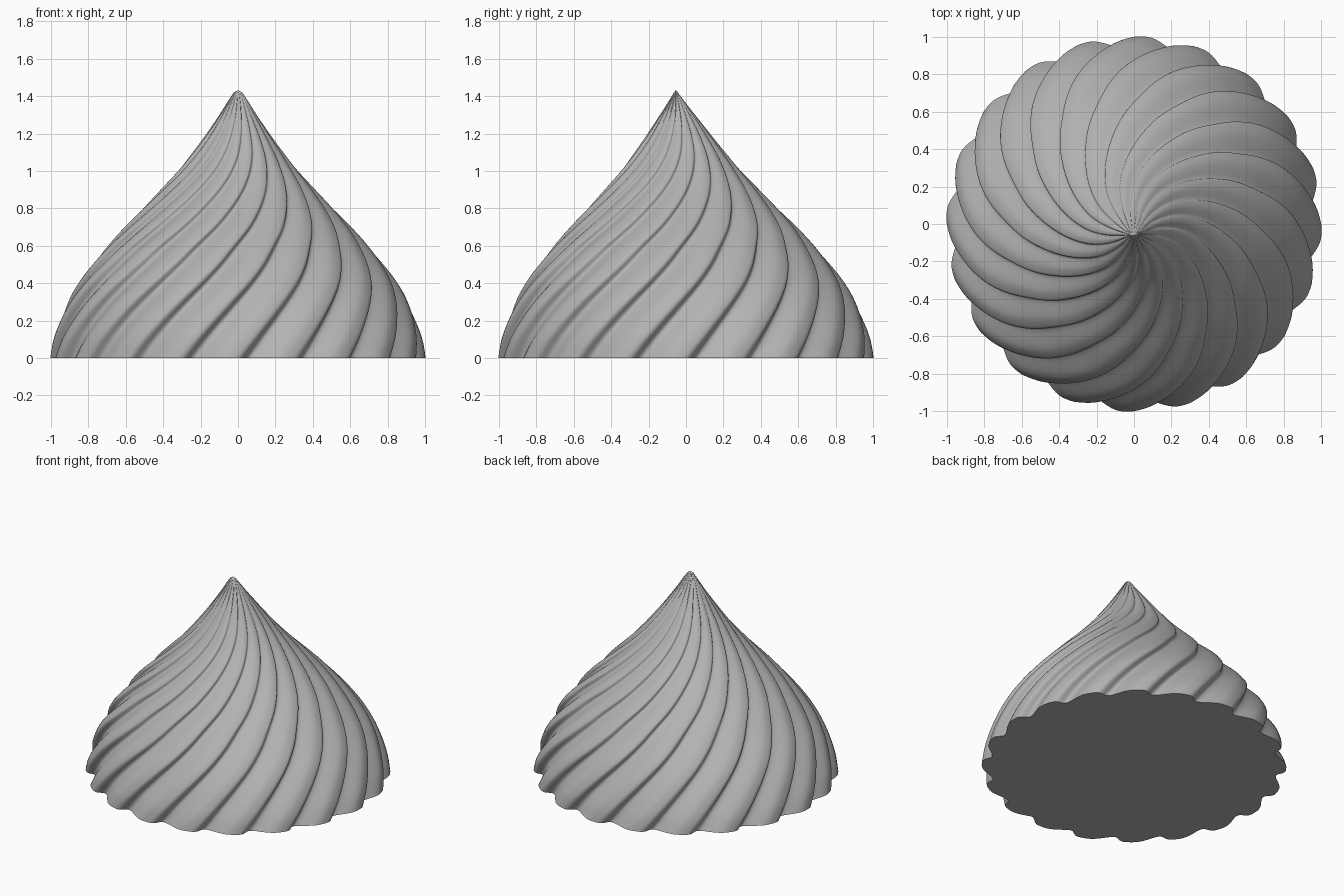
import bpy, bmesh
from math import sin, cos, radians, tau

if "Cube" in bpy.data.objects:
    bpy.data.objects.remove(bpy.data.objects["Cube"])

LOBES = 20
STEPS = LOBES * 18      # points round each ring
RINGS = 100
DEPTH = 0.06            # groove depth relative to the radius
SKEW = radians(2.5)     # lobes lean over the groove beside them

# (height, outer radius, twist in degrees)
PROFILE = [
    (0.0, 1.004, 0), (0.1, 0.986, 4.5), (0.2, 0.953, 9.5), (0.3, 0.91, 15),
    (0.4, 0.853, 21), (0.5, 0.78, 27), (0.6, 0.697, 33), (0.7, 0.606, 40.5),
    (0.8, 0.509, 48), (0.9, 0.413, 56), (1.0, 0.322, 64), (1.1, 0.242, 71),
    (1.2, 0.168, 76), (1.3, 0.1, 80), (1.38, 0.05, 83), (1.42, 0.022, 84),
]
TIP = (0, -0.055, 1.432)


def sample(t):
    """Smooth Catmull-Rom position along the profile, t in 0..1."""
    f = t * (len(PROFILE) - 1)
    i = min(int(f), len(PROFILE) - 2)
    u = f - i
    p = [PROFILE[max(0, min(len(PROFILE) - 1, i + k))] for k in (-1, 0, 1, 2)]
    return [0.5 * (2 * b + (c - a) * u + (2 * a - 5 * b + 4 * c - d) * u * u
                   + (3 * b - a - 3 * c + d) * u ** 3) for a, b, c, d in zip(*p)]


# Twisted fluted swirl, leaning slightly forward and pinched at the tip
bm = bmesh.new()
rings = []
for r in range(RINGS):
    z, radius, twist = sample(r / (RINGS - 1))
    shift = TIP[1] * (z / TIP[2]) ** 2
    pinch = 1 - 0.6 * (z / TIP[2]) ** 24
    ring = []
    for s in range(STEPS):
        a = tau * s / STEPS
        groove = ((1 + cos(LOBES * a)) / 2) ** 1.8
        rad = radius * (1 - DEPTH * groove)
        b = a + radians(twist + 4) + SKEW * (1 - groove)
        ring.append(bm.verts.new((rad * cos(b), rad * sin(b) * pinch + shift, z)))
    rings.append(ring)

for low, high in zip(rings, rings[1:]):
    for s in range(STEPS):
        n = (s + 1) % STEPS
        bm.faces.new((low[s], low[n], high[n], high[s]))

# Closed tip and flat underside
tip = bm.verts.new(TIP)
foot = bm.verts.new((0, 0, 0))
for s in range(STEPS):
    n = (s + 1) % STEPS
    bm.faces.new((rings[-1][s], rings[-1][n], tip))
    bm.faces.new((rings[0][n], rings[0][s], foot))

mesh = bpy.data.meshes.new("cream_swirl")
bm.to_mesh(mesh)
bm.free()
swirl = bpy.data.objects.new("cream_swirl", mesh)
bpy.context.collection.objects.link(swirl)

# Mid grey surface
grey = bpy.data.materials.new("mid_grey")
grey.diffuse_color = (0.45, 0.45, 0.45, 1)
grey.use_nodes = True
grey.node_tree.nodes["Principled BSDF"].inputs["Base Color"].default_value = grey.diffuse_color
mesh.materials.append(grey)

bpy.context.view_layer.objects.active = swirl
swirl.select_set(True)
bpy.ops.object.shade_smooth_by_angle(angle=radians(50))
